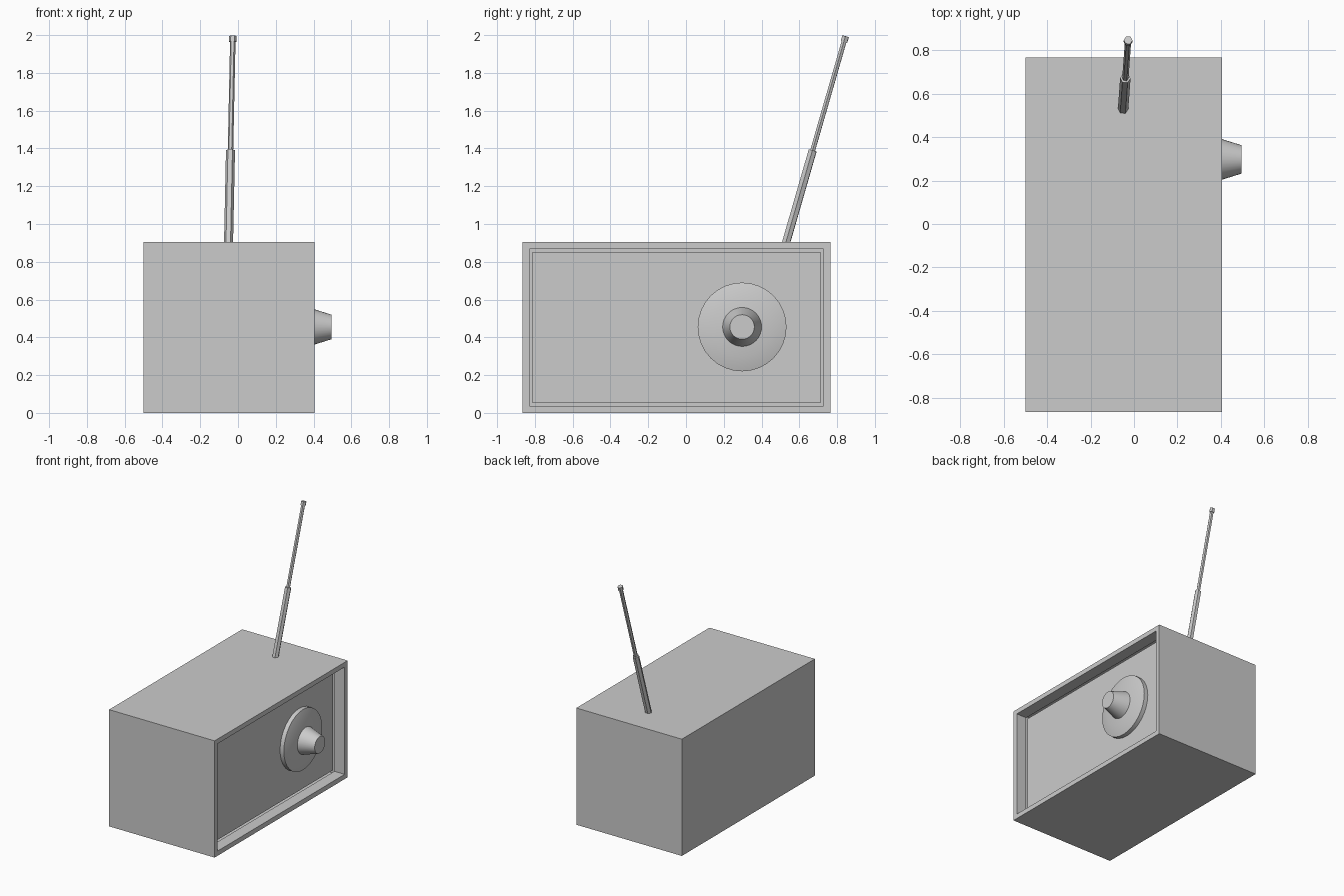
import bpy, bmesh, math
from mathutils import Vector

if "Cube" in bpy.data.objects:
    bpy.data.objects.remove(bpy.data.objects["Cube"])

FRONT, FLOOR = 0.405, 0.317      # x of case face and of recessed panel
RIM = 0.052                      # frame width around the recess
Y0, Y1, H = -0.865, 0.765, 0.905


def finish(name, bm, smooth=False):
    bmesh.ops.recalc_face_normals(bm, faces=bm.faces)
    me = bpy.data.meshes.new(name)
    bm.to_mesh(me)
    bm.free()
    ob = bpy.data.objects.new(name, me)
    bpy.context.collection.objects.link(ob)
    if smooth:
        bpy.ops.object.select_all(action='DESELECT')
        ob.select_set(True)
        bpy.context.view_layer.objects.active = ob
        bpy.ops.object.shade_smooth_by_angle(angle=math.radians(25))
    return ob


def lathe(name, profile, origin, axis, sides, smooth=False):
    """Closed turned solid: profile is (radius, distance along axis)."""
    bm = bmesh.new()
    rot = Vector(axis).to_track_quat('Z', 'Y')
    rings = []
    for r, d in profile:
        rings.append([bm.verts.new(Vector(origin) + rot @ Vector(
            (r * math.cos(2 * math.pi * i / sides),
             r * math.sin(2 * math.pi * i / sides), d))) for i in range(sides)])
    for a, b in zip(rings, rings[1:]):
        for i in range(sides):
            j = (i + 1) % sides
            bm.faces.new((a[i], a[j], b[j], b[i]))
    bm.faces.new(rings[0])
    bm.faces.new(rings[-1])
    return finish(name, bm, smooth)


# Case: box with an inset, pushed-in front; its floor is filled by the panels
bm = bmesh.new()
bmesh.ops.create_cube(bm, size=1)
for v in bm.verts:
    v.co = (FRONT if v.co.x > 0 else -0.5, Y1 if v.co.y > 0 else Y0,
            H if v.co.z > 0 else 0)
face = max(bm.faces, key=lambda f: f.calc_center_median().x)
bmesh.ops.inset_region(bm, faces=[face], thickness=RIM)
ext = bmesh.ops.extrude_discrete_faces(bm, faces=[face])['faces'][0]
for v in ext.verts:
    v.co.x = FLOOR
bmesh.ops.delete(bm, geom=[ext], context='FACES_ONLY')
me = bpy.data.meshes.new("case")
bm.normal_update()
bm.to_mesh(me)
bm.free()
bpy.context.collection.objects.link(bpy.data.objects.new("case", me))

# Two front panels meeting on a slanted seam
lo, hi = RIM, H - RIM
for name, ya, yb, yc, yd in (("speaker_panel", Y0 + RIM, -0.168, 0.045, Y0 + RIM),
                             ("dial_panel", -0.168, Y1 - RIM, Y1 - RIM, 0.045)):
    me = bpy.data.meshes.new(name)
    me.from_pydata([(FLOOR, ya, lo), (FLOOR, yb, lo), (FLOOR, yc, hi), (FLOOR, yd, hi)],
                   [], [(0, 1, 2, 3)])
    bpy.context.collection.objects.link(bpy.data.objects.new(name, me))

# Tuning dial and knob
hub = (FLOOR, 0.297, 0.455)
lathe("dial_disc", [(0.235, 0), (0.235, 0.033), (0.155, 0.056)], hub, (1, 0, 0), 32, True)
lathe("tuning_knob", [(0.105, 0.05), (0.065, 0.178)], hub, (1, 0, 0), 32, True)

# Telescopic antenna, leaning back
foot = Vector((-0.05, 0.531, H))
axis = Vector((-0.027, 0.845, 1.994)) - foot
L = axis.length
for name, r, a, b in (("antenna_lower", 0.024, -0.03, 0.505),
                      ("antenna_upper", 0.0145, 0.49, L - 0.02),
                      ("antenna_tip", 0.02, L - 0.03, L)):
    lathe(name, [(r, a), (r, b)], foot, axis, 6)
